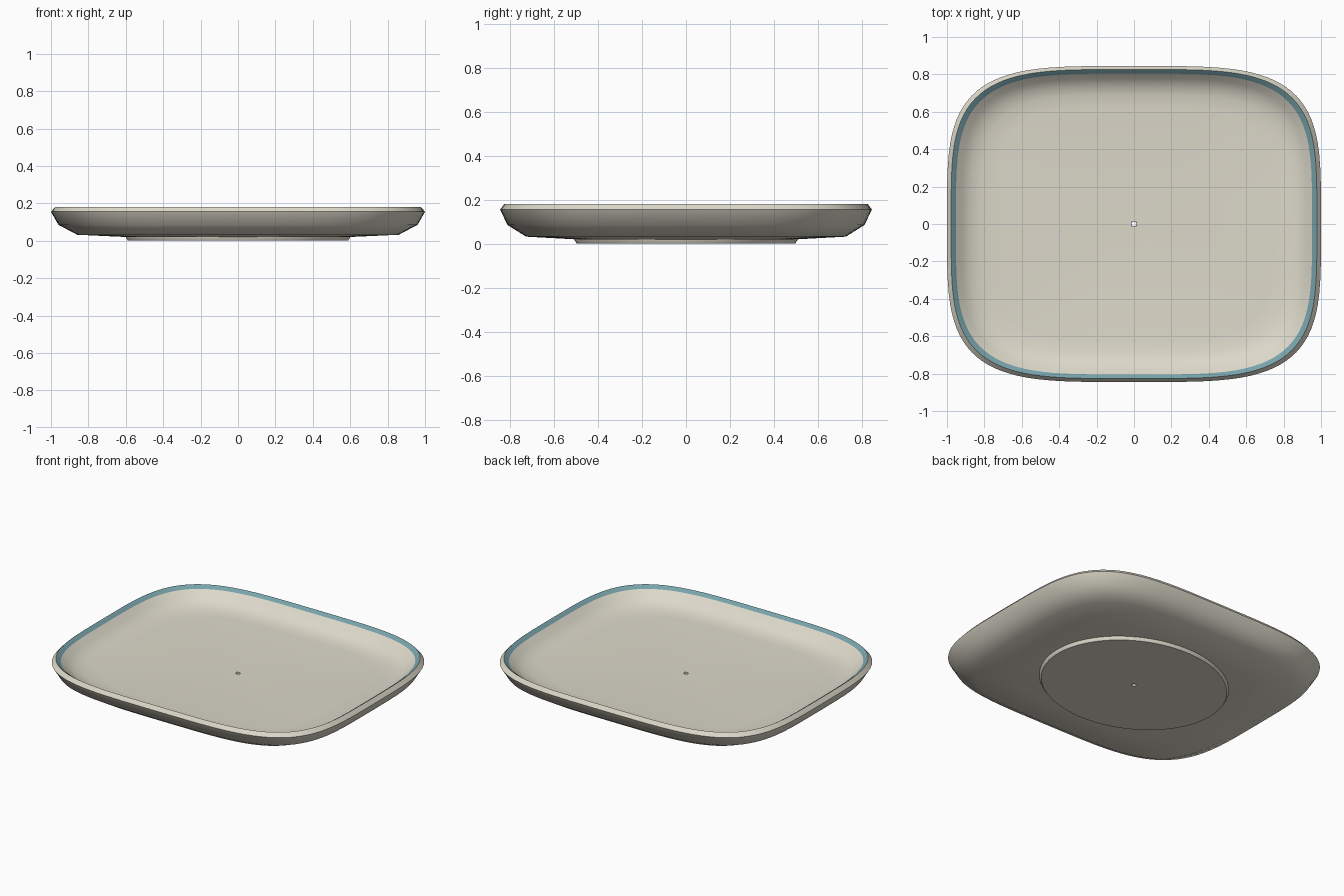
import bpy, bmesh, math

cube = bpy.data.objects.get("Cube")
if cube:
    bpy.data.objects.remove(cube, do_unlink=True)

DEPTH = 0.845      # y half-size relative to x
SEGMENTS = 96


def make_material(name, rgb):
    mat = bpy.data.materials.new(name)
    mat.use_nodes = True
    mat.diffuse_color = (*rgb, 1)
    mat.node_tree.nodes["Principled BSDF"].inputs["Base Color"].default_value = (*rgb, 1)
    return mat


cream = make_material("cream glaze", (0.72, 0.69, 0.59))
teal = make_material("teal rim", (0.19, 0.37, 0.41))


def outline_point(t, power):
    """Point on a unit superellipse."""
    c, s = math.cos(t), math.sin(t)
    e = 2 / power
    return math.copysign(abs(c) ** e, c), math.copysign(abs(s) ** e, s)


def sweep(name, profile, power, band_materials=None):
    """Sweep a closed (radius, height) profile round a superellipse."""
    bm = bmesh.new()
    rings = []
    for r, z in profile:
        ring = []
        for i in range(SEGMENTS):
            x, y = outline_point(2 * math.pi * i / SEGMENTS, power)
            ring.append(bm.verts.new((r * x, r * y * DEPTH, z)))
        rings.append(ring)
    for k, ring in enumerate(rings):
        upper = rings[(k + 1) % len(rings)]
        for i in range(SEGMENTS):
            j = (i + 1) % SEGMENTS
            face = bm.faces.new((ring[i], ring[j], upper[j], upper[i]))
            face.material_index = (band_materials or {}).get(k, 0)
    bmesh.ops.recalc_face_normals(bm, faces=bm.faces)
    mesh = bpy.data.meshes.new(name)
    bm.to_mesh(mesh)
    bm.free()
    mesh.materials.append(cream)
    if band_materials:
        mesh.materials.append(teal)
    obj = bpy.data.objects.new(name, mesh)
    bpy.context.collection.objects.link(obj)
    bpy.ops.object.select_all(action='DESELECT')
    obj.select_set(True)
    bpy.context.view_layer.objects.active = obj
    bpy.ops.object.shade_smooth_by_angle(angle=math.radians(36))
    return obj


# Plate body: underside, outer wall, rim, inner wall, floor
body_profile = [
    (0.014, 0.02), (0.60, 0.02), (0.86, 0.032), (0.96, 0.085), (1.0, 0.155),
    (0.978, 0.18), (0.952, 0.162),
    (0.92, 0.13), (0.875, 0.103), (0.82, 0.088), (0.74, 0.082), (0.014, 0.082),
]
sweep("plate_body", body_profile, 4, {5: 1})   # band 5 is the teal rim

# Oval foot under the plate
foot_profile = [(0.014, 0.0), (0.588, 0.0), (0.60, 0.018), (0.60, 0.03), (0.014, 0.03)]
sweep("plate_foot", foot_profile, 2)
